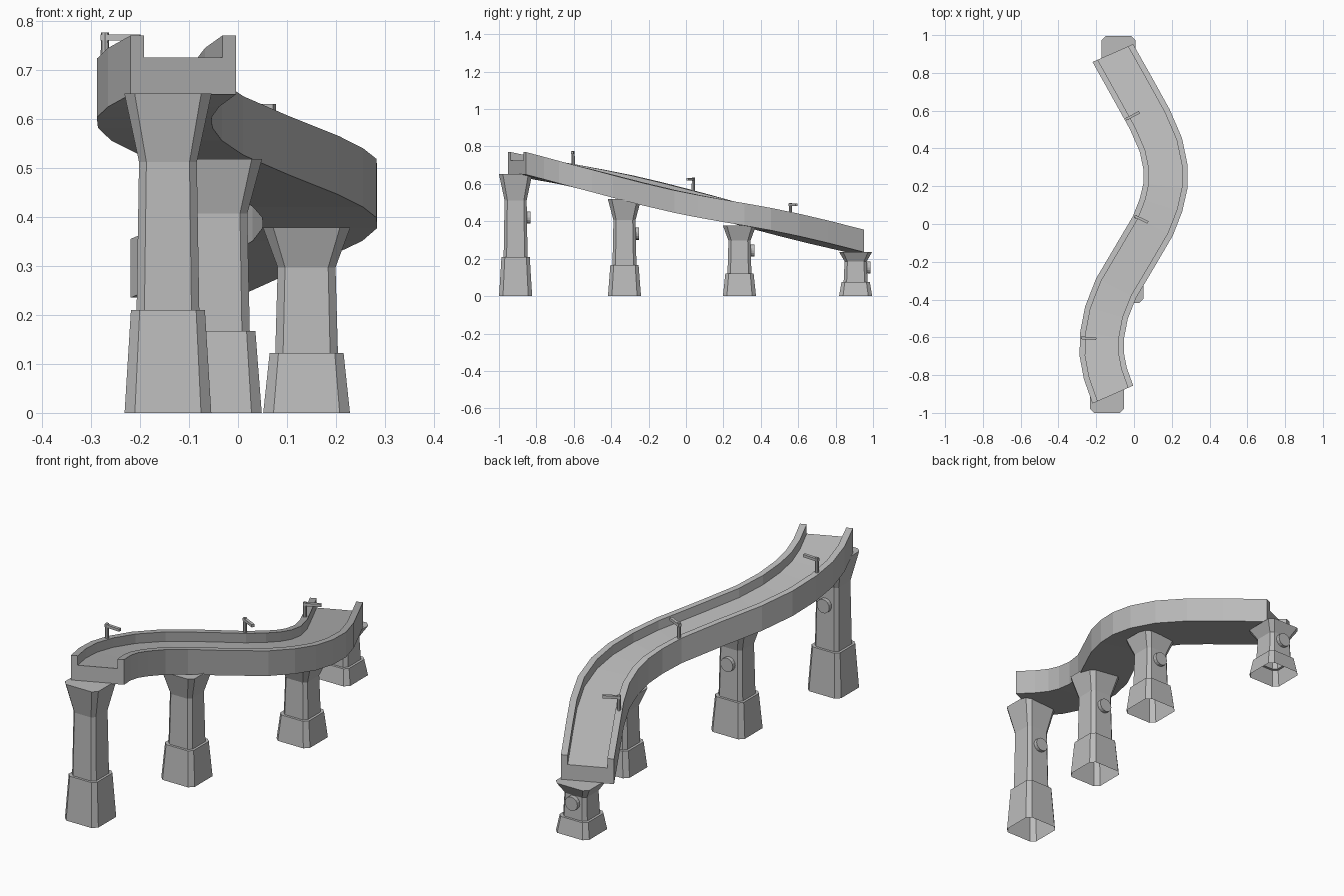
import bpy, bmesh, math
from mathutils import Vector, Matrix

cube = bpy.data.objects.get("Cube")
if cube:
    bpy.data.objects.remove(cube, do_unlink=True)

grey = bpy.data.materials.new("concrete_grey")
grey.use_nodes = True
colour = (0.5, 0.5, 0.5, 1)
grey.diffuse_color = colour
grey.node_tree.nodes["Principled BSDF"].inputs["Base Color"].default_value = colour


def finish(name, bm):
    bmesh.ops.recalc_face_normals(bm, faces=bm.faces)
    mesh = bpy.data.meshes.new(name)
    bm.to_mesh(mesh)
    bm.free()
    mesh.materials.append(grey)
    obj = bpy.data.objects.new(name, mesh)
    bpy.context.collection.objects.link(obj)
    return obj


def loft(bm, rings):
    """Skin a list of closed point rings and return their vertices."""
    loops = [[bm.verts.new(p) for p in ring] for ring in rings]
    for a, b in zip(loops, loops[1:]):
        n = len(a)
        for i in range(n):
            j = (i + 1) % n
            bm.faces.new((a[i], a[j], b[j], b[i]))
    return loops


# Deck centreline, seen from above
path = [Vector(p) for p in (
    (-.112, -.903), (-.152, -.79), (-.171, -.69), (-.169, -.59), (-.146, -.47),
    (-.095, -.34), (0, -.18), (.1, -.01), (.143, .1), (.166, .2), (.167, .3),
    (.142, .42), (.083, .555), (0, .705), (-.112, .905))]
dist = [0]
for a, b in zip(path, path[1:]):
    dist.append(dist[-1] + (b - a).length)
Z_START, Z_DROP = 0.65, 0.415
HALF, WALL, FLOOR, TOP = 0.1175, 0.03, 0.075, 0.12


def station(i):
    """Centre point, underside height and sideways direction at a path point."""
    if i in (0, len(path) - 1):
        side = Vector((math.cos(.415), math.sin(.415)))
    else:
        t = (path[i + 1] - path[i]).normalized() + (path[i] - path[i - 1]).normalized()
        t.normalize()
        side = Vector((t.y, -t.x))
    return path[i], Z_START - Z_DROP * dist[i] / dist[-1], side


# Road deck: a trough section swept down the path
IN = HALF - WALL
section = [(-HALF, 0), (HALF, 0), (HALF, TOP), (IN, TOP),
           (IN, FLOOR), (-IN, FLOOR), (-IN, TOP), (-HALF, TOP)]
bm = bmesh.new()
rings = []
for i in range(len(path)):
    c, z, side = station(i)
    rings.append([(*(c + side * u), z + h) for u, h in section])
loops = loft(bm, rings)
for lp in (loops[0], loops[-1]):
    for quad in ((0, 1, 4, 5), (1, 2, 3, 4), (0, 5, 6, 7)):
        bm.faces.new([lp[k] for k in quad])
finish("road_deck", bm)


def octagon(cx, cy, half, z, cut):
    k = half - cut
    pts = [(half, -k), (half, k), (k, half), (-k, half),
           (-half, k), (-half, -k), (-k, -half), (k, -half)]
    return [(cx + x, cy + y, z) for x, y in pts]


# Piers: stepped base, tapered shaft, flared cap, open underneath
piers = [(-.143, -.911, .652), (-.04, -.329, .518), (.14, .286, .378), (-.082, .907, .237)]
for n, (x, y, h) in enumerate(piers, 1):
    bm = bmesh.new()
    levels = [(.0885, 0, .021), (.0755, .322, .018), (.064, .322, .016),
              (.059, .785, .015), (.089, 1, .021)]
    loops = loft(bm, [octagon(x, y, r, f * h, cut) for r, f, cut in levels])
    bm.faces.new(loops[-1])
    finish(f"pier_{n}", bm)

    # Round plaque on the back of the shaft
    bm = bmesh.new()
    turn = Matrix.Translation((x, y + .066, .645 * h)) @ Matrix.Rotation(math.pi / 2, 4, 'X')
    bmesh.ops.create_cone(bm, cap_ends=True, segments=16, radius1=.033, radius2=.033,
                          depth=.026, matrix=turn)
    finish(f"pier_plaque_{n}", bm)


def lerp_station(y):
    for i in range(len(path) - 1):
        if path[i].y <= y <= path[i + 1].y:
            f = (y - path[i].y) / (path[i + 1].y - path[i].y)
            a, b = station(i), station(i + 1)
            return [p.lerp(q, f) if isinstance(p, Vector) else p + (q - p) * f
                    for p, q in zip(a, b)]


# Lamps on one parapet: round post with a flat arm reaching over the road
for n, y in enumerate((-.61, -.005, .605), 1):
    c, z, side = lerp_station(y)
    side.normalize()
    foot = c - side * (HALF - WALL / 2)
    base = z + TOP
    bm = bmesh.new()
    bmesh.ops.create_cone(bm, cap_ends=True, segments=8, radius1=.009, radius2=.008,
                          depth=.08, matrix=Matrix.Translation((*foot, base + .03)))
    finish(f"lamp_post_{n}", bm)

    bm = bmesh.new()
    mid = foot + side * .032
    place = (Matrix.Translation((*mid, base + .06))
             @ Matrix.Rotation(math.atan2(side.y, side.x), 4, 'Z')
             @ Matrix.Diagonal((.08, .014, .013, 1)))
    bmesh.ops.create_cube(bm, size=1, matrix=place)
    finish(f"lamp_arm_{n}", bm)
